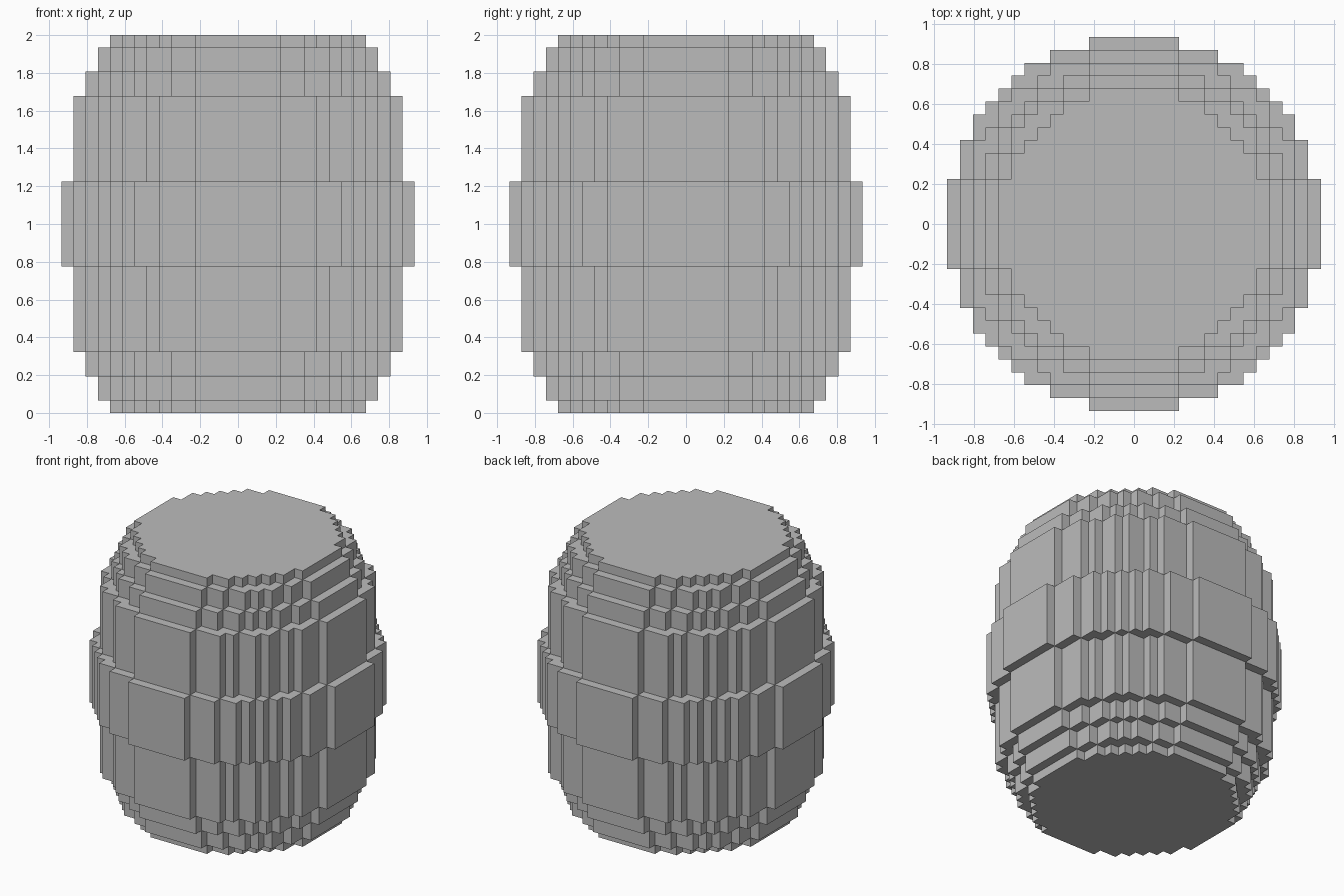
import bpy
import bmesh
import math

cube = bpy.data.objects.get("Cube")
if cube:
    bpy.data.objects.remove(cube, do_unlink=True)

UNIT = 2 / 31  # edge of one block

grey = bpy.data.materials.new("plain_grey")
grey.use_nodes = True
grey.diffuse_color = (0.5, 0.5, 0.5, 1)
grey.node_tree.nodes["Principled BSDF"].inputs["Base Color"].default_value = (0.5, 0.5, 0.5, 1)


def disc_outline(reach):
    """Stepped outline of a block disc reaching `reach` blocks past its centre block."""
    radius = reach + 0.5
    side = []
    for row in range(-reach, reach + 1):
        half = math.floor(math.sqrt(radius ** 2 - row ** 2)) + 0.5
        # Merge rows of equal width into one straight run
        if side and side[-1][0] == half:
            side[-1] = (half, row + 0.5)
        else:
            side += [(half, row - 0.5), (half, row + 0.5)]
    return side + [(-x, y) for x, y in reversed(side)]


def tier(name, reach, bottom, top):
    """Flat-faced stepped disc between two block heights."""
    bm = bmesh.new()
    base = bm.faces.new([bm.verts.new((x * UNIT, y * UNIT, bottom * UNIT))
                         for x, y in disc_outline(reach)])
    new = bmesh.ops.extrude_face_region(bm, geom=[base], use_keep_orig=True)["geom"]
    raised = [v for v in new if isinstance(v, bmesh.types.BMVert)]
    bmesh.ops.translate(bm, verts=raised, vec=(0, 0, (top - bottom) * UNIT))
    bmesh.ops.recalc_face_normals(bm, faces=bm.faces)
    mesh = bpy.data.meshes.new(name)
    bm.to_mesh(mesh)
    bm.free()
    mesh.materials.append(grey)
    obj = bpy.data.objects.new(name, mesh)
    bpy.context.collection.objects.link(obj)


# Barrel tiers from the ends towards the middle: name, reach, bottom, top
half_tiers = [
    ("end_cap", 10, 0, 1),
    ("outer_step", 11, 1, 3),
    ("inner_step", 12, 3, 5),
    ("body_band", 13, 5, 12),
]
for name, reach, bottom, top in half_tiers:
    tier("lower_" + name, reach, bottom, top)
    tier("upper_" + name, reach, 31 - top, 31 - bottom)

# Widest band around the middle
tier("middle_band", 14, 12, 19)
